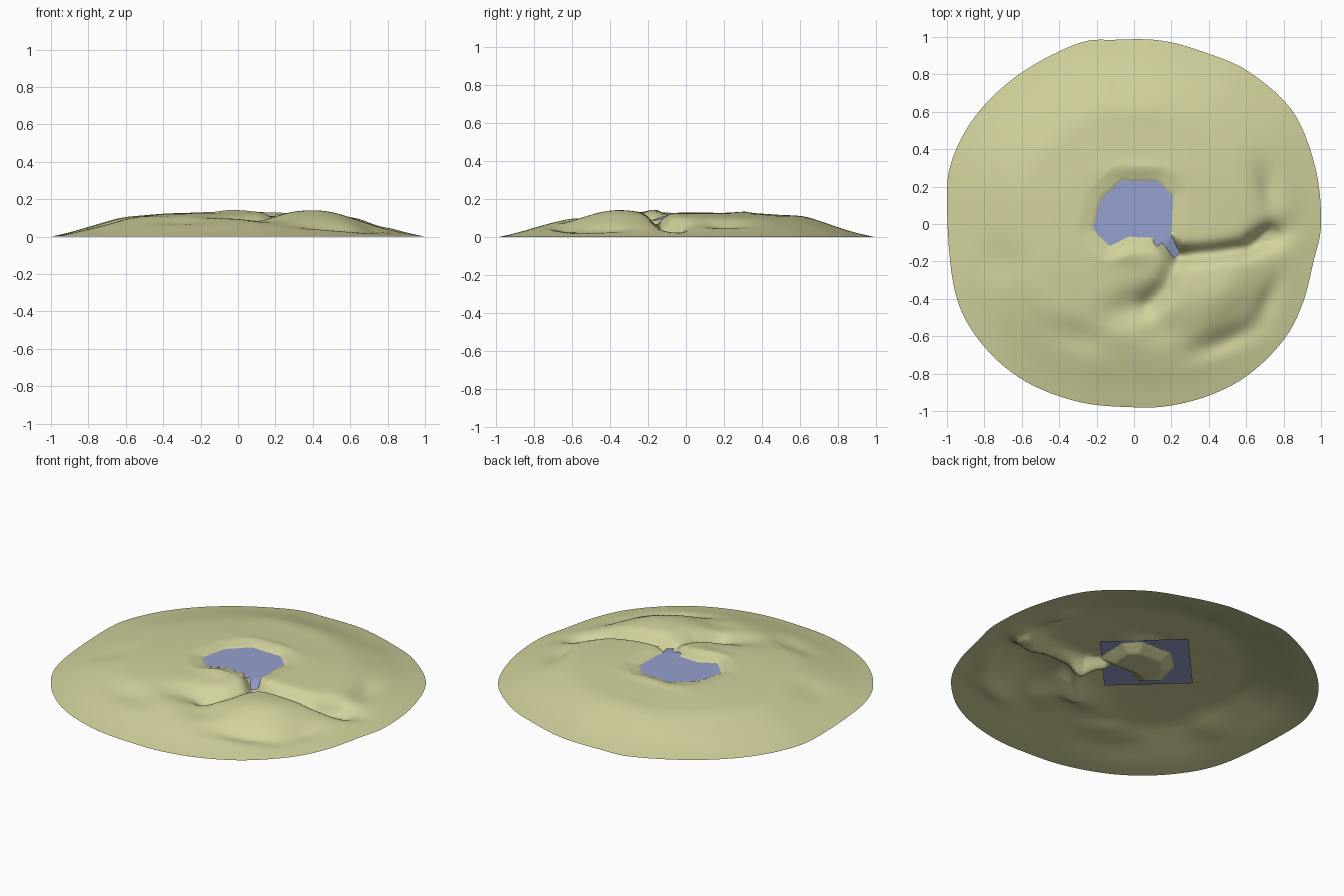
import bpy, bmesh, math
from mathutils import Vector

cube = bpy.data.objects.get("Cube")
if cube:
    bpy.data.objects.remove(cube, do_unlink=True)


def material(name, rgb):
    m = bpy.data.materials.new(name)
    m.use_nodes = True
    m.diffuse_color = (*rgb, 1)
    m.node_tree.nodes["Principled BSDF"].inputs["Base Color"].default_value = (*rgb, 1)
    return m


def make_object(name, bm, mat):
    me = bpy.data.meshes.new(name)
    bm.to_mesh(me)
    bm.free()
    me.materials.append(mat)
    ob = bpy.data.objects.new(name, me)
    bpy.context.collection.objects.link(ob)
    return ob


grass = material("pale grass", (0.64, 0.64, 0.33))
water = material("pond blue", (0.30, 0.35, 0.62))

# Outline of the island, counter-clockwise
RIM = [(1, 0), (.97, .3), (.85, .6), (.62, .81), (.4, .91), (.15, .98), (-.1, .985),
       (-.3, .965), (-.6, .81), (-.83, .6), (-.97, .35), (-1, .1), (-.96, -.35),
       (-.83, -.62), (-.6, -.83), (-.3, -.95), (0, -.98), (.2, -.97), (.42, -.91),
       (.62, -.8), (.8, -.62), (.9, -.43), (.96, -.2)]
# Height against the distance in from the rim
PROFILE = [(0, 0), (.1, .022), (.2, .052), (.38, .104), (.6, .123), (.8, .13), (1, .133)]
# Hills and hollows: height, centre, radii, turn in degrees
FORMS = [(.03, .43, -.37, .2, .15, 20), (-.045, .73, -.07, .14, .07, 20),
         (-.025, .72, .2, .06, .12, 10), (-.04, .02, -.43, .17, .09, 20),
         (-.02, -.28, -.6, .16, .08, -15), (-.025, .15, -.57, .14, .1, 0),
         (-.03, .5, -.62, .2, .06, 20), (-.025, .72, -.42, .06, .14, -25),
         (.012, .02, .28, .18, .05, 0), (.012, -.03, -.17, .12, .05, 0),
         (-.012, -.7, -.2, .12, .1, 0), (.008, 0, .65, .4, .12, 0)]
# Streams: depth, width, course
STREAMS = [(.062, .045, [(.15, -.08), (.24, -.17), (.42, -.155), (.6, -.13), (.72, -.06)]),
           (.04, .06, [(.24, -.18), (.17, -.33), (.08, -.43)])]
# Shoreline of the pond
SHORE = [(.2, -.06), (.21, .15), (.13, .23), (-.07, .235), (-.18, .13),
         (-.22, -.03), (-.13, -.12), (-.03, -.07), (.13, -.075)]


def smooth_loop(points, t):
    n = len(points)
    i = int(t * n)
    f = t * n - i
    a, b, c, d = (Vector(points[(i + k) % n]) for k in (-1, 0, 1, 2))
    return b + (c - a) * f / 2 + (2 * a - 5 * b + 4 * c - d) * f * f / 2 + (3 * b - a - 3 * c + d) * f ** 3 / 2


def profile(t):
    for (t0, z0), (t1, z1) in zip(PROFILE, PROFILE[1:]):
        if t <= t1:
            return z0 + (z1 - z0) * (t - t0) / (t1 - t0)
    return z1


def line_distance(p, path):
    best = 9
    for a, b in zip(path, path[1:]):
        a, b = Vector(a), Vector(b)
        f = max(0, min(1, (p - a).dot(b - a) / (b - a).length_squared))
        best = min(best, (p - a - (b - a) * f).length)
    return best


def inside(p, loop):
    hit = False
    for (x0, y0), (x1, y1) in zip(loop, loop[1:] + loop[:1]):
        if (y0 > p.y) != (y1 > p.y) and p.x < x0 + (x1 - x0) * (p.y - y0) / (y1 - y0):
            hit = not hit
    return hit


def height(p, t):
    z = sum(profile(max(0, min(1, t + k))) for k in (-.04, 0, .04)) / 3 if .04 < t < .96 else profile(t)
    edge = min(1, t / .2)
    for h, cx, cy, rx, ry, turn in FORMS:
        a = math.radians(turn)
        dx, dy = p.x - cx, p.y - cy
        u = (dx * math.cos(a) + dy * math.sin(a)) / rx
        v = (dy * math.cos(a) - dx * math.sin(a)) / ry
        z += edge * h * math.exp(-u * u - v * v)
    for depth, width, path in STREAMS:
        z -= edge * depth * math.exp(-(line_distance(p, path) / width) ** 2)
    # Pond bowl crosses the water level at the shoreline
    d = line_distance(p, SHORE + SHORE[:1])
    if inside(p, SHORE):
        z = min(z, WATER - min(.04, d * .6))
    elif d < .08 and line_distance(p, STREAMS[0][2]) > .06:
        k = d / .08
        z = max(z, WATER + .004) * k + (WATER + .003) * (1 - k)
    return max(z, .001) if t > 0 else 0


WATER = .11
RINGS, SIDES = 80, 160

# Island ground, an open shell
bm = bmesh.new()
rim = [smooth_loop(RIM, s / SIDES) for s in range(SIDES)]
rows = []
for r in range(RINGS):
    t = r / RINGS
    rows.append([bm.verts.new((*(q * (1 - t)), height(q * (1 - t), t))) for q in rim])
centre = bm.verts.new((0, 0, height(Vector((0, 0)), 1)))
for s in range(SIDES):
    n = (s + 1) % SIDES
    for lo, hi in zip(rows, rows[1:]):
        bm.faces.new((lo[s], lo[n], hi[n], hi[s]))
    bm.faces.new((rows[-1][s], rows[-1][n], centre))
ground = make_object("island_ground", bm, grass)
for poly in ground.data.polygons:
    poly.use_smooth = True

# Square sheet of pond water
bm = bmesh.new()
bmesh.ops.create_grid(bm, x_segments=1, y_segments=1, size=.245)
pond = make_object("pond_water", bm, water)
pond.location = (-.03, .07, WATER)
pond.rotation_euler.z = math.radians(47)

# Sloping outflow strip
bm = bmesh.new()
strip = [(.135, -.085, WATER), (.185, -.02, WATER), (.2, -.06, WATER), (.245, -.155, .085),
         (.215, -.185, .085), (.17, -.125, WATER - .004)]
bm.faces.new([bm.verts.new(c) for c in reversed(strip)])
bmesh.ops.triangulate(bm, faces=bm.faces[:])
make_object("outflow_water", bm, water)
